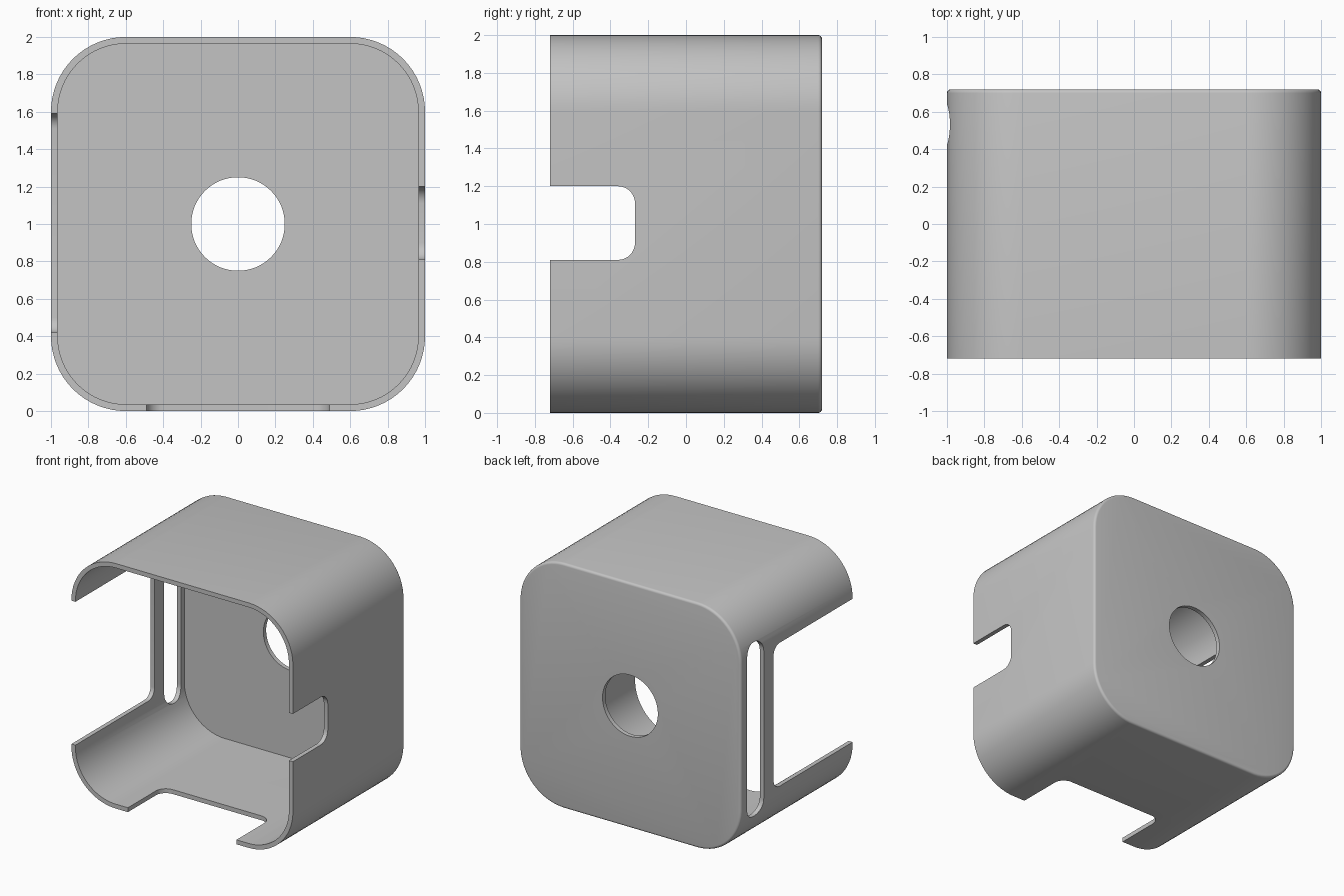
import bpy
import bmesh
import math

cube = bpy.data.objects.get("Cube")
if cube:
    bpy.data.objects.remove(cube, do_unlink=True)

HALF, DEPTH, WALL, CORNER, EDGE = 1.0, 0.72, 0.036, 0.4, 0.02

grey = bpy.data.materials.new("plain grey")
grey.use_nodes = True
grey.diffuse_color = (0.55, 0.55, 0.55, 1)
grey.node_tree.nodes["Principled BSDF"].inputs["Base Color"].default_value = grey.diffuse_color


def rounded_rect(u0, u1, v0, v1, r, steps):
    """Outline of a rounded rectangle, counter-clockwise."""
    centres = [(u1 - r, v1 - r), (u0 + r, v1 - r), (u0 + r, v0 + r), (u1 - r, v0 + r)]
    points = []
    for quarter, (cu, cv) in enumerate(centres):
        for i in range(steps + 1):
            a = (quarter + i / steps) * math.pi / 2
            points.append((cu + r * math.cos(a), cv + r * math.sin(a)))
    return points


def loft(name, rings):
    """Skin a stack of equal-length rings and cap both ends."""
    bm = bmesh.new()
    loops = [[bm.verts.new(p) for p in ring] for ring in rings]
    for a, b in zip(loops, loops[1:]):
        for i in range(len(a)):
            j = (i + 1) % len(a)
            bm.faces.new((a[i], a[j], b[j], b[i]))
    bm.faces.new(loops[0])
    bm.faces.new(loops[-1])
    bmesh.ops.recalc_face_normals(bm, faces=bm.faces)
    mesh = bpy.data.meshes.new(name)
    bm.to_mesh(mesh)
    bm.free()
    mesh.materials.append(grey)
    obj = bpy.data.objects.new(name, mesh)
    bpy.context.collection.objects.link(obj)
    return obj


def prism(name, outline, axis, low, high):
    """Extrude an outline along x, y or z."""
    place = {
        "x": lambda u, v, d: (d, u, v),
        "y": lambda u, v, d: (u, d, v),
        "z": lambda u, v, d: (u, v, d),
    }[axis]
    return loft(name, [[place(u, v, d) for u, v in outline] for d in (low, high)])


def body_ring(inset, y):
    s = HALF - inset
    outline = rounded_rect(-s, s, HALF - s, HALF + s, CORNER - inset, 16)
    return [(u, y, v) for u, v in outline]


# Open-fronted box: inner floor, inner wall, front rim, outer wall, rounded back edge
rings = [body_ring(WALL, DEPTH - WALL), body_ring(WALL, -DEPTH), body_ring(0, -DEPTH)]
for i in range(5):
    a = i / 4 * math.pi / 2
    rings.append(body_ring(EDGE * (1 - math.cos(a)), DEPTH - EDGE * (1 - math.sin(a))))
case = loft("case_shell", rings)

# Openings in the walls; the notches run out through the front rim
hole = [(0.25 * math.cos(i * math.tau / 64), 1 + 0.25 * math.sin(i * math.tau / 64))
        for i in range(64)]
cutters = [
    prism("back_hole_cutter", hole, "y", 0.5, 0.9),
    prism("right_notch_cutter", rounded_rect(-1.2, -0.27, 0.81, 1.2, 0.09, 8), "x", 0.8, 1.1),
    prism("left_opening_cutter", rounded_rect(-1.2, 0.3, 0.42, 1.59, 0.08, 8), "x", -1.1, -0.8),
    prism("left_slot_cutter", rounded_rect(0.425, 0.64, 0.29, 1.71, 0.1, 8), "x", -1.1, -0.8),
    prism("bottom_notch_cutter", rounded_rect(-0.49, 0.49, -1.2, -0.27, 0.09, 8), "z", -0.1, 0.1),
]

bpy.ops.object.select_all(action="DESELECT")
bpy.context.view_layer.objects.active = case
case.select_set(True)
for cutter in cutters:
    cutter.hide_render = True
    cut = case.modifiers.new(cutter.name, "BOOLEAN")
    cut.operation = "DIFFERENCE"
    cut.solver = "EXACT"
    cut.object = cutter
    bpy.ops.object.modifier_apply(modifier=cut.name)
    bpy.data.objects.remove(cutter, do_unlink=True)

bpy.ops.object.shade_smooth_by_angle(angle=math.radians(30))
